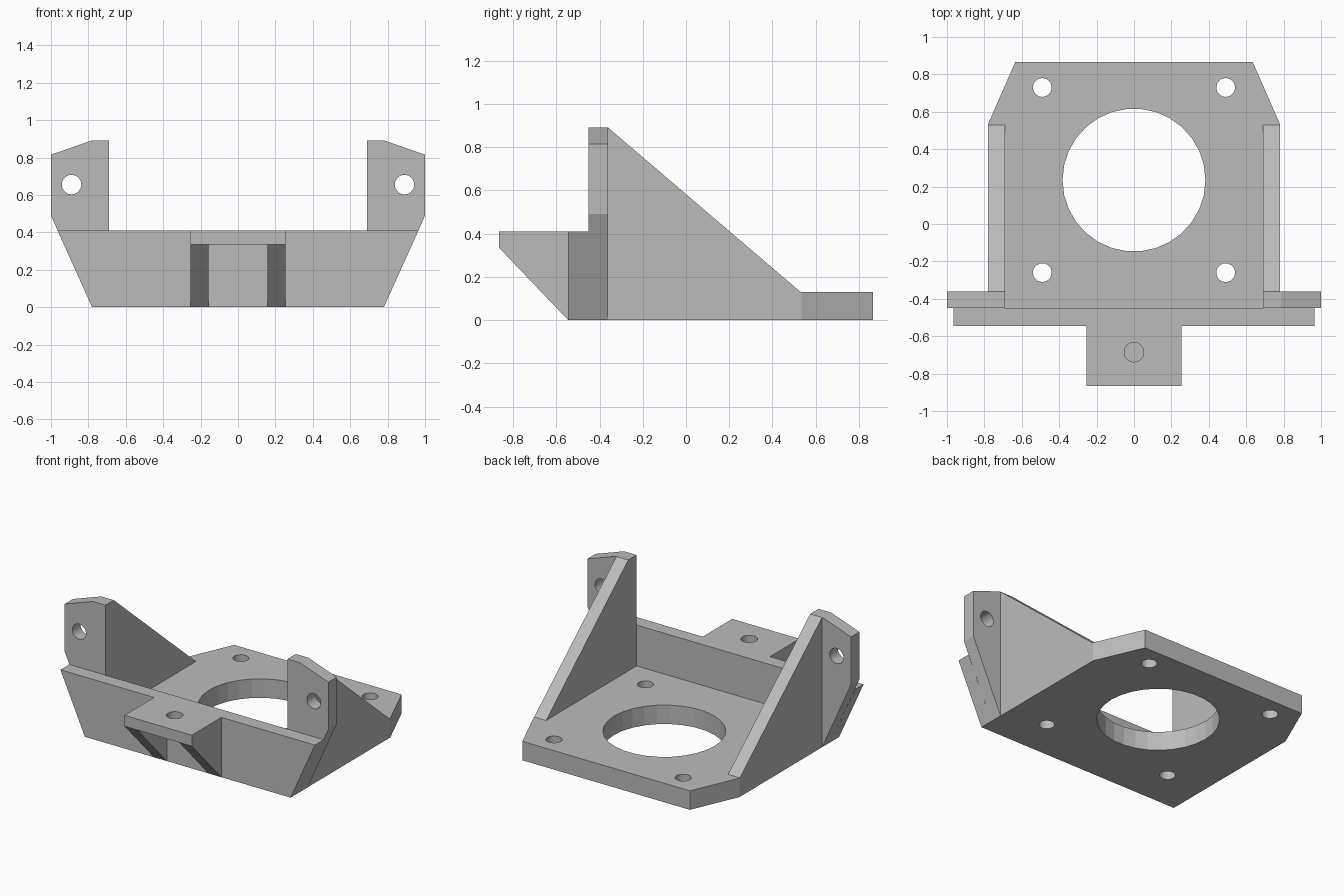
import bpy
import bmesh
from mathutils import Vector

cube = bpy.data.objects.get("Cube")
if cube:
    bpy.data.objects.remove(cube)

grey = bpy.data.materials.new("plain grey")
grey.use_nodes = True
COLOUR = (0.5, 0.5, 0.5, 1)
grey.diffuse_color = COLOUR
grey.node_tree.nodes["Principled BSDF"].inputs["Base Color"].default_value = COLOUR

# Key depths and heights shared by the parts
FRONT, INNER, EAR_BACK, REAR = -0.545, -0.45, -0.36, 0.865
SIDE, SIDE_IN, FLOOR, WALL_TOP, EAR_TOP = 0.78, 0.69, 0.13, 0.41, 0.89
TAB_SIDE, TAB_BASE = 0.255, 0.335


def prism(name, outline, axis, lo, hi):
    """Extrude a 2D outline along x, y or z."""
    def place(a, b, d):
        return {"x": Vector((d, a, b)), "y": Vector((a, d, b)), "z": Vector((a, b, d))}[axis]
    bm = bmesh.new()
    face = bm.faces.new([bm.verts.new(place(a, b, lo)) for a, b in outline])
    top = bmesh.ops.extrude_face_region(bm, geom=[face])
    verts = [v for v in top["geom"] if isinstance(v, bmesh.types.BMVert)]
    bmesh.ops.translate(bm, verts=verts, vec=place(0, 0, hi - lo))
    bmesh.ops.recalc_face_normals(bm, faces=bm.faces)
    mesh = bpy.data.meshes.new(name)
    bm.to_mesh(mesh)
    bm.free()
    mesh.materials.append(grey)
    obj = bpy.data.objects.new(name, mesh)
    bpy.context.collection.objects.link(obj)
    return obj


def drill(obj, centre, radius, depth, along_y=False, sides=30):
    """Cut a round hole, then discard the cutter."""
    bpy.ops.mesh.primitive_cylinder_add(
        vertices=sides, radius=radius, depth=depth, location=centre,
        rotation=(1.5708 if along_y else 0, 0, 0))
    cutter = bpy.context.object
    cutter.hide_render = True
    cutter.data.materials.append(grey)
    # Turn the cylinder so that a corner points along x
    for v in cutter.data.vertices:
        v.co.x, v.co.y = v.co.y, v.co.x
    cutter.data.flip_normals()
    mod = obj.modifiers.new("hole", "BOOLEAN")
    mod.operation, mod.solver, mod.object = "DIFFERENCE", "EXACT", cutter
    bpy.context.view_layer.objects.active = obj
    bpy.ops.object.modifier_apply(modifier=mod.name)
    bpy.data.objects.remove(cutter)


# Base plate with chamfered rear corners, a large opening and four screw holes
half = [(SIDE, INNER), (SIDE, 0.535), (0.635, REAR)]
base = prism("base_plate", half + [(-x, y) for x, y in reversed(half)], "z", 0, FLOOR)
drill(base, (0, 0.235, FLOOR / 2), 0.382, 0.4)
for x in (-0.49, 0.49):
    for y in (-0.26, 0.73):
        drill(base, (x, y, FLOOR / 2), 0.05, 0.4)

# Flared front wall
prism("front_wall", [(-SIDE, 0), (SIDE, 0), (0.965, WALL_TOP), (-0.965, WALL_TOP)],
      "y", FRONT, INNER)

# Front tab with a blind hole
tab = prism("front_tab", [(-TAB_SIDE, -REAR), (TAB_SIDE, -REAR),
                          (TAB_SIDE, FRONT), (-TAB_SIDE, FRONT)], "z", TAB_BASE, WALL_TOP)
drill(tab, (0, -0.685, WALL_TOP), 0.052, 0.12)

for side, s in (("right", -1), ("left", 1)):
    # Ear with a cross hole
    outline = [(SIDE_IN, FLOOR), (SIDE, FLOOR), (SIDE, 0), (1, 0.49),
               (1, 0.815), (0.785, EAR_TOP), (SIDE_IN, EAR_TOP)]
    ear = prism(side + "_ear", [(s * x, z) for x, z in outline], "y", INNER, EAR_BACK)
    drill(ear, (s * 0.89, -0.405, 0.655), 0.052, 0.3, along_y=True)

    # Sloping side gusset
    prism(side + "_gusset", [(EAR_BACK, FLOOR), (0.53, FLOOR), (EAR_BACK, EAR_TOP)],
          "x", *sorted((s * SIDE_IN, s * SIDE)))

    # Rib under the tab
    prism(side + "_tab_rib", [(FRONT, 0), (FRONT, TAB_BASE), (-REAR, TAB_BASE)],
          "x", *sorted((s * 0.158, s * TAB_SIDE)))
